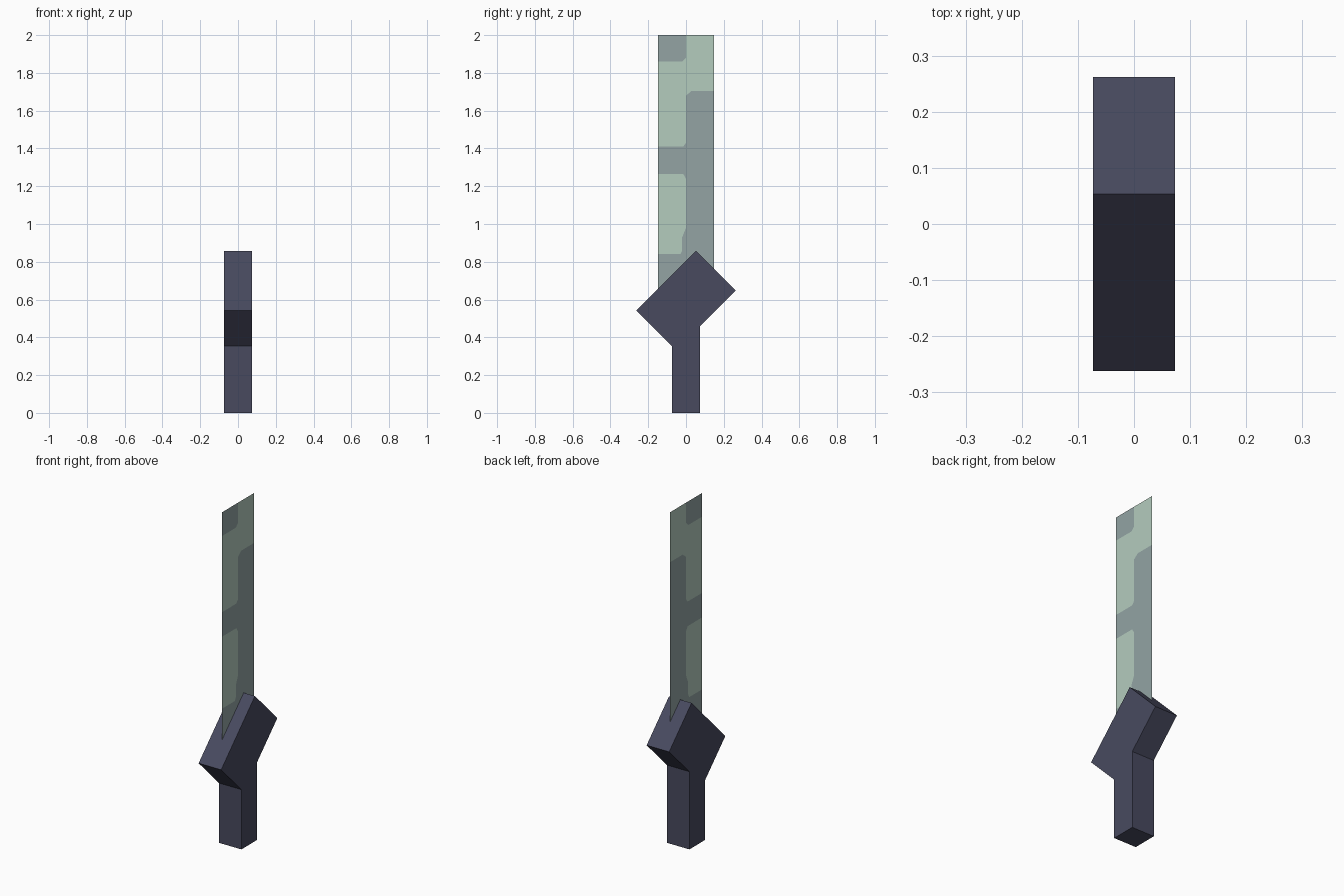
import bpy
import bmesh
from math import radians

cube = bpy.data.objects.get("Cube")
if cube:
    bpy.data.objects.remove(cube)


def srgb(*rgb):
    return tuple((c / 255 / 12.92) if c < 11 else ((c / 255 + 0.055) / 1.055) ** 2.4 for c in rgb) + (1,)


def material(name, colour):
    mat = bpy.data.materials.new(name)
    mat.use_nodes = True
    mat.diffuse_color = colour
    mat.node_tree.nodes["Principled BSDF"].inputs["Base Color"].default_value = colour
    return mat


slate = material("dark slate", srgb(72, 74, 95))
pale_green = material("pale green", srgb(180, 204, 190))
grey_green = material("grey green", srgb(147, 164, 164))

THICK = 0.147


def box(name, centre, size, tilt=0):
    bpy.ops.mesh.primitive_cube_add(size=1, location=centre, rotation=(radians(tilt), 0, 0))
    obj = bpy.context.object
    obj.name = name
    obj.scale = size
    bpy.ops.object.transform_apply(location=False, rotation=True, scale=True)
    obj.data.materials.append(slate)
    return obj


# Handle and the block tilted across its top
box("handle", (0, 0, 0.25), (THICK, THICK, 0.5))
box("guard", (0, 0, 0.595), (THICK, 0.446, 0.296), 45)

# Blade: a thin sheet tiled by four patches, outlines as (y, z)
W = 0.147
notch = [(0, 1.88), (-0.02, 1.86), (-W, 1.86)]
step = [(-W, 1.41), (-0.015, 1.41), (0, 1.43), (0, 1.68), (0.03, 1.705), (W, 1.705)]
pocket = [(-W, 0.84), (-0.03, 0.84), (-0.02, 0.86), (-0.02, 0.93),
          (0, 0.98), (0, 1.24), (-0.015, 1.265), (-W, 1.265)]
patches = [
    (1, [(-W, 2)] + notch[::-1] + [(0, 2)]),
    (0, step + [(W, 2), (0, 2)] + notch),
    (0, pocket),
    (1, [(-W, 0.6), (W, 0.6)] + step[::-1] + pocket[::-1]),
]
bm = bmesh.new()
for colour, outline in patches:
    face = bm.faces.new([bm.verts.new((0, y, z)) for y, z in outline])
    face.material_index = colour
bmesh.ops.remove_doubles(bm, verts=bm.verts, dist=0.0001)
bmesh.ops.triangulate(bm, faces=bm.faces)
mesh = bpy.data.meshes.new("blade")
bm.to_mesh(mesh)
bm.free()
mesh.materials.append(pale_green)
mesh.materials.append(grey_green)
bpy.context.collection.objects.link(bpy.data.objects.new("blade", mesh))
